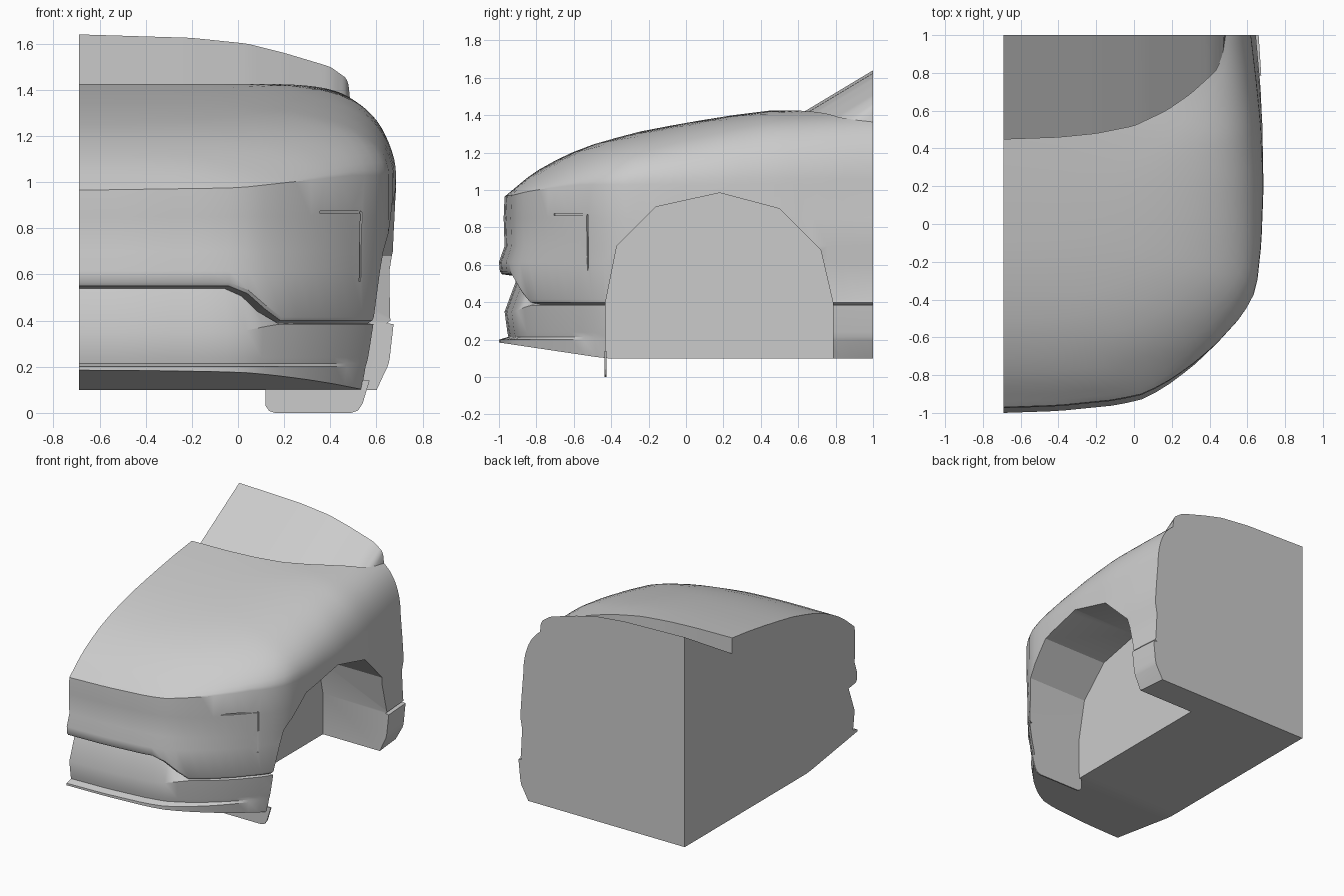
import bpy, bmesh, math
from mathutils import Vector, Matrix

cube = bpy.data.objects.get("Cube")
if cube:
    bpy.data.objects.remove(cube)

paint = bpy.data.materials.new("plain grey")
paint.use_nodes = True
GREY = (0.6, 0.6, 0.6, 1)
paint.diffuse_color = GREY
paint.node_tree.nodes["Principled BSDF"].inputs["Base Color"].default_value = GREY

MID = -0.69          # flat centre cut
COLS, HOOD_ROWS = 36, 14


def clamp(v):
    return max(0.0, min(1.0, v))


def interp(table, v):
    for (a, fa), (b, fb) in zip(table, table[1:]):
        if v <= b:
            return fa + (fb - fa) * clamp((v - a) / (b - a))
    return table[-1][1]


def resample(points, count):
    pts = [Vector(p) for p in points]
    dist = [0.0]
    for a, b in zip(pts, pts[1:]):
        dist.append(dist[-1] + (b - a).length)
    xs = list(zip(dist, [p.x for p in pts]))
    ys = list(zip(dist, [p.y for p in pts]))
    steps = [dist[-1] * i / count for i in range(count + 1)]
    return [Vector((interp(xs, s), interp(ys, s))) for s in steps]


def make_object(name, bm):
    bmesh.ops.recalc_face_normals(bm, faces=bm.faces[:])
    mesh = bpy.data.meshes.new(name)
    bm.to_mesh(mesh)
    bm.free()
    mesh.materials.append(paint)
    obj = bpy.data.objects.new(name, mesh)
    bpy.context.collection.objects.link(obj)
    return obj


def prism(name, outline, offset):
    bm = bmesh.new()
    face = bm.faces.new([bm.verts.new(p) for p in outline])
    out = bmesh.ops.extrude_face_region(bm, geom=[face])["geom"]
    moved = [g for g in out if isinstance(g, bmesh.types.BMVert)]
    bmesh.ops.translate(bm, verts=moved, vec=offset)
    return make_object(name, bm)


def box(name, size, place, turn):
    bm = bmesh.new()
    mat = Matrix.Translation(place) @ Matrix.Rotation(turn, 4, "Z") @ Matrix.Diagonal((*size, 1))
    bmesh.ops.create_cube(bm, size=1, matrix=mat)
    return make_object(name, bm)


# Plan outline at the belt, and the rear edge of the hood
plan_points = [(MID, -.97), (-.4, -.96), (-.1, -.93), (.04, -.9), (.15, -.85), (.3, -.75),
               (.43, -.64), (.55, -.51), (.62, -.41), (.65, -.33), (.675, -.1), (.685, .2),
               (.675, .5), (.65, .75), (.62, 1)]
hood_end = [(MID, .45), (-.4, .46), (-.2, .48), (0, .52), (.17, .6), (.3, .69),
            (.4, .78), (.44, .82), (.47, .9), (.485, 1)]
plan = resample(plan_points, COLS)
rear = resample(hood_end, COLS)
width_at = [(y, x) for x, y in plan]

centre_line = [(-.97, .965), (-.82, 1.09), (-.65, 1.185), (-.48, 1.25), (-.26, 1.31),
               (0, 1.36), (.25, 1.4), (.45, 1.425), (1, 1.44)]
belt_line = [(MID, .965), (0, .975), (.5, 1.03)]
bumper_edge = [(MID, .55), (0, .55), (.17, .4), (1, .4)]
glass_top = [(MID, 1.64), (-.2, 1.625), (.04, 1.6), (.2, 1.56), (.4, 1.5), (.47, 1.45), (.485, 1.4)]


def hood_height(x, y):
    w = interp(width_at, y)
    belt, top = interp(belt_line, w), interp(centre_line, y)
    t = clamp((x - MID) / max(w - MID, 1e-4))
    power = interp([(-.97, 2.5), (0, 6), (1, 10)], y)
    ease = interp([(-.97, .9), (-.3, .5)], y)
    return belt + (top - belt) * (1 - t ** power) ** ease


def floor_height(y):
    return .1 + .085 * clamp((-.43 - y) / .57)


def body_rows(x):
    """Height and inset at the nose, front wing and door end, from belt to floor."""
    edge = interp(bumper_edge, x)
    return [(.85, -.005, 0, -.015), (.7, 0, .005, -.025), (.615, -.03, .01, -.01),
            (edge + .015, -.025, .015, -.02), (edge, -.015, .02, -.025),
            (edge - .012, .07, .035, -.01), (.35 + (.55 - edge) * .23, 0, .015, -.04),
            (.24, .015, .035, -.025), (.215, .02, .04, -.02), (.2, -.03, .045, -.015),
            (None, -.03, .06, .04)]


# Columns of points running from the hood edge down to the floor
columns = []
for j, p in enumerate(plan):
    tangent = (plan[min(j + 1, COLS)] - plan[max(j - 1, 0)]).normalized()
    inward = Vector((-tangent.y, tangent.x))
    if j == 0:
        inward = Vector((0, 1))
    elif j == COLS:
        inward = Vector((-1, 0))
    col = []
    for k in range(HOOD_ROWS, 0, -1):
        q = p.lerp(rear[j], (k / HOOD_ROWS) ** 2)
        col.append((q.x, q.y, hood_height(q.x, q.y)))
    col.append((p.x, p.y, interp(belt_line, p.x)))
    nose, back = clamp((.6 - p.x) / .6) if p.y < 0 else 0, clamp(p.y)
    for z, f, m, r in body_rows(p.x):
        q = p + inward * (f * nose + r * back + m * (1 - nose - back))
        col.append((q.x, q.y, floor_height(q.y) if z is None else z))
    # windscreen foot and top go before the hood edge
    x, y, z = col[0]
    top = (x, 1, z if j == COLS else interp(glass_top, x))
    foot = (x, y, min(z, top[2] - .6 * (1 - y)))
    last = col[-1]
    columns.append([top, foot] + col + [(MID, last[1], last[2])])

# Closed body shell
bm = bmesh.new()
cache = {}


def add_face(points):
    verts = []
    for p in points:
        key = tuple(round(c, 4) for c in p)
        if key not in cache:
            cache[key] = bm.verts.new(p)
        if cache[key] not in verts:
            verts.append(cache[key])
    if len(verts) > 2:
        bm.faces.new(verts)


for a, b in zip(columns, columns[1:]):
    for i in range(len(a) - 1):
        add_face((a[i], b[i], b[i + 1], a[i + 1]))
add_face(columns[0] + [c[-1] for c in columns[1:]])
add_face(columns[-1] + [c[0] for c in columns[:-1]])
body = make_object("body_shell", bm)

# Wheel arch and headlight seams are cut out of the shell
arch = [(-.43, -.3), (-.43, .4), (-.37, .7), (-.16, .91), (.18, .985), (.5, .9),
        (.72, .68), (.785, .4), (.785, -.3)]
cutters = [prism("arch_cutter", [(.14, y, z) for y, z in arch], (1, 0, 0)),
           box("lamp_seam_cutter", (.25, .03, .01), (.45, -.625, .87), math.radians(44)),
           box("lamp_end_cutter", (.01, .03, .3), (.535, -.53, .72), math.radians(46))]
for cutter in cutters:
    cutter.hide_render = True
    mod = body.modifiers.new("cut", "BOOLEAN")
    mod.object, mod.solver = cutter, "EXACT"
    bpy.context.view_layer.objects.active = body
    bpy.ops.object.modifier_apply(modifier=mod.name)
    bpy.data.objects.remove(cutter)

# Flap hanging ahead of the wheel
flap = [(.12, .14), (.12, .03), (.135, .008), (.16, 0), (.49, 0), (.52, .01), (.54, .04), (.57, .14)]
prism("wheel_flap", [(x, -.435, z) for x, z in flap], (0, .01, 0))

# Smooth panels with crisp edges
bpy.ops.object.select_all(action="DESELECT")
body.select_set(True)
bpy.context.view_layer.objects.active = body
bpy.ops.object.shade_smooth_by_angle(angle=math.radians(30))
